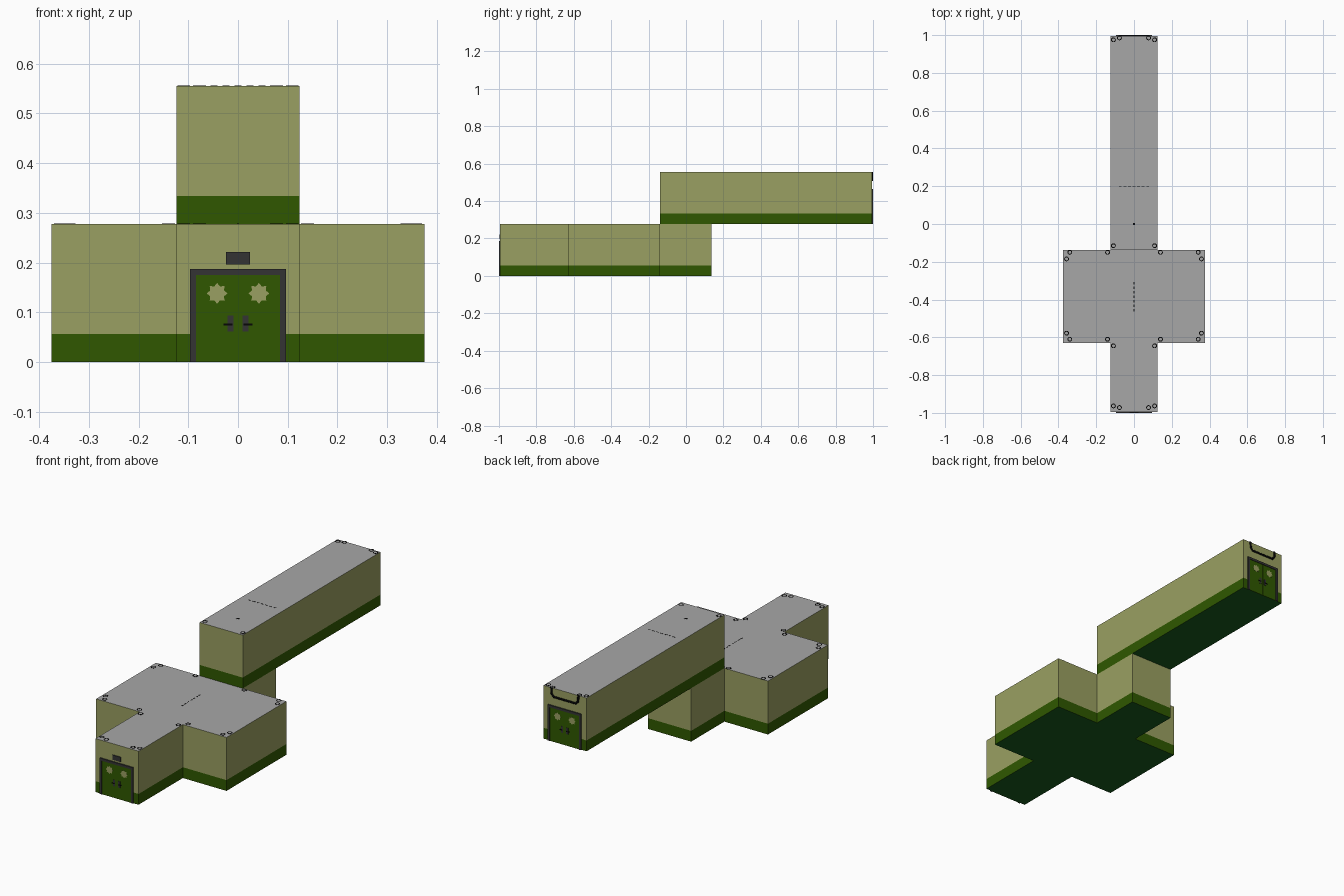
import bpy, bmesh, math
from mathutils import Vector

if "Cube" in bpy.data.objects:
    bpy.data.objects.remove(bpy.data.objects["Cube"])


def material(name, r, g, b):
    m = bpy.data.materials.new(name)
    lin = [max(0, ((c / 255 + 0.055) / 1.055) ** 2.4 - 0.0008) for c in (r, g, b)]
    m.diffuse_color = (*lin, 1)
    m.use_nodes = True
    m.node_tree.nodes["Principled BSDF"].inputs["Base Color"].default_value = m.diffuse_color
    return m


WALL = material("olive_wall", 154, 160, 98)
GREEN = material("dark_green", 48, 88, 0)
ROOF = material("roof_grey", 168, 168, 168)
FLOOR = material("floor_green", 24, 92, 30)
DARK = material("charcoal", 52, 52, 52)
BLACK = material("black_metal", 8, 8, 8)


def finish(name, bm, mats):
    bmesh.ops.recalc_face_normals(bm, faces=bm.faces[:])
    me = bpy.data.meshes.new(name)
    bm.to_mesh(me)
    bm.free()
    for m in mats:
        me.materials.append(m)
    ob = bpy.data.objects.new(name, me)
    bpy.context.collection.objects.link(ob)
    return ob


def extrude(bm, pts, step):
    """Add a closed prism from a 3D outline pushed along step."""
    face = bm.faces.new([bm.verts.new(p) for p in pts])
    out = bmesh.ops.extrude_face_region(bm, geom=[face], use_keep_orig=True)
    bmesh.ops.translate(bm, vec=step,
                        verts=[v for v in out["geom"] if isinstance(v, bmesh.types.BMVert)])


def building(name, outline, z0, z1, band):
    """Hall with a painted band at the foot of the walls."""
    bm = bmesh.new()
    extrude(bm, [(x, y, z0) for x, y in outline], Vector((0, 0, z1 - z0)))
    bmesh.ops.bisect_plane(bm, geom=bm.verts[:] + bm.edges[:] + bm.faces[:],
                           plane_co=(0, 0, z0 + band), plane_no=(0, 0, 1))
    bm.normal_update()
    for f in bm.faces:
        z = f.calc_center_median().z
        if abs(f.normal.z) > 0.5:
            f.material_index = 2 if z > z0 + band else 3
        else:
            f.material_index = 0 if z > z0 + band else 1
    return finish(name, bm, [WALL, GREEN, ROOF, FLOOR])


END = 0.994          # distance of both end walls from the middle


def plate(name, shapes, side, base, d0, d1, mat):
    """Flat pieces on an end wall: x-z outlines, from depth d0 to d1."""
    bm = bmesh.new()
    for s in shapes:
        extrude(bm, [(x, side * (END + d0), base + z) for x, z in s],
                Vector((0, side * (d1 - d0), 0)))
    return finish(name, bm, [mat])


def rect(x0, x1, z0, z1):
    return [(x0, z0), (x1, z0), (x1, z1), (x0, z1)]


def star(cx, cz, r):
    return [(cx + math.cos(i * math.pi / 8) * (r if i % 2 == 0 else r * 0.72),
             cz + math.sin(i * math.pi / 8) * (r if i % 2 == 0 else r * 0.72))
            for i in range(16)]


def doorway(prefix, side, base):
    """Double door with frame, star windows and lever handles."""
    frame = [(-0.096, 0), (-0.084, 0), (-0.084, 0.175), (0.084, 0.175),
             (0.084, 0), (0.096, 0), (0.096, 0.187), (-0.096, 0.187)]
    plate(prefix + "_door_frame", [frame], side, base, -0.002, 0.006, DARK)
    plate(prefix + "_door_leaves",
          [rect(-0.084, -0.0003, 0, 0.175), rect(0.0003, 0.084, 0, 0.175)],
          side, base, -0.001, 0.003, GREEN)
    plate(prefix + "_door_windows", [star(k * 0.042, 0.138, 0.021) for k in (-1, 1)],
          side, base, 0.002, 0.0036, WALL)
    plate(prefix + "_handle_plates",
          [rect(k * 0.015 - 0.006, k * 0.015 + 0.006, 0.061, 0.094) for k in (-1, 1)],
          side, base, 0.002, 0.0045, DARK)
    plate(prefix + "_handle_levers",
          [rect(min(k * 0.011, k * 0.029), max(k * 0.011, k * 0.029), 0.073, 0.077)
           for k in (-1, 1)], side, base, 0.003, 0.006, BLACK)


# Lower cross-shaped hall
LOW, TOP, BAND = 0.278, 0.555, 0.056
half = [(0.124, -END), (0.124, -0.63), (0.375, -0.63), (0.375, -0.138),
        (0.124, -0.138), (0.124, 0.135)]
building("lower_hall", half + [(-x, y) for x, y in reversed(half)], 0, LOW, BAND)

# Upper corridor resting on the rear end of the lower hall
building("upper_corridor", [(-0.124, -0.138), (0.124, -0.138), (0.124, END), (-0.124, END)],
         LOW, TOP, BAND)

# Doors at both ends, with a sign panel above the front one
doorway("front", -1, 0)
doorway("back", 1, LOW)
plate("front_sign_panel", [rect(-0.024, 0.024, 0.196, 0.221)], -1, 0, -0.001, 0.004, DARK)


# Thin pipe rings showing on the roofs near the corners
def rings(name, spots, z):
    bm = bmesh.new()
    n = 12
    for x, y in spots:
        for k in (-1, 1):
            loops = []
            for r, h in ((0.013, -0.001), (0.013, 0.0006), (0.008, 0.0006), (0.008, -0.001)):
                loops.append([bm.verts.new((k * x + r * math.cos(2 * math.pi * i / n),
                                            y + r * math.sin(2 * math.pi * i / n), z + h))
                              for i in range(n)])
            for a in range(4):
                p, q = loops[a], loops[(a + 1) % 4]
                for i in range(n):
                    j = (i + 1) % n
                    bm.faces.new((p[i], p[j], q[j], q[i]))
    return finish(name, bm, [BLACK])


rings("lower_roof_rings",
      [(0.109, -0.963), (0.077, -0.972), (0.109, -0.645), (0.14, -0.61), (0.34, -0.61),
       (0.357, -0.578), (0.357, -0.185), (0.34, -0.15), (0.14, -0.15)], LOW)
rings("upper_roof_rings", [(0.109, -0.115), (0.109, 0.975), (0.077, 0.985)], TOP)


# Thin dashed roof strips and a small roof stud
def roof_bits(name, rects, z):
    bm = bmesh.new()
    for cx, cy, w, d in rects:
        extrude(bm, [(cx - w, cy - d, z - 0.001), (cx + w, cy - d, z - 0.001),
                     (cx + w, cy + d, z - 0.001), (cx - w, cy + d, z - 0.001)],
                Vector((0, 0, 0.0016)))
    return finish(name, bm, [BLACK])


steps = [(i - 3) * 0.024 for i in range(7)]
roof_bits("lower_roof_dashes", [(0, -0.385 + s, 0.002, 0.007) for s in steps], LOW)
roof_bits("upper_roof_dashes", [(s, 0.2, 0.007, 0.002) for s in steps], TOP)
roof_bits("roof_stud", [(0, 0, 0.006, 0.006)], TOP)

# Bent pipe hanging above the back door
cu = bpy.data.curves.new("back_pipe", "CURVE")
cu.dimensions = "3D"
cu.bevel_depth = 0.006
cu.bevel_resolution = 1
cu.use_fill_caps = True
path = [(0.078, TOP), (0.076, 0.525), (0.064, 0.511)]
path = [(-x, z) for x, z in path] + path[::-1]
sp = cu.splines.new("POLY")
sp.points.add(len(path) - 1)
for p, (x, z) in zip(sp.points, path):
    p.co = (x, END, z, 1)
cu.materials.append(BLACK)
bpy.context.collection.objects.link(bpy.data.objects.new("back_pipe", cu))
